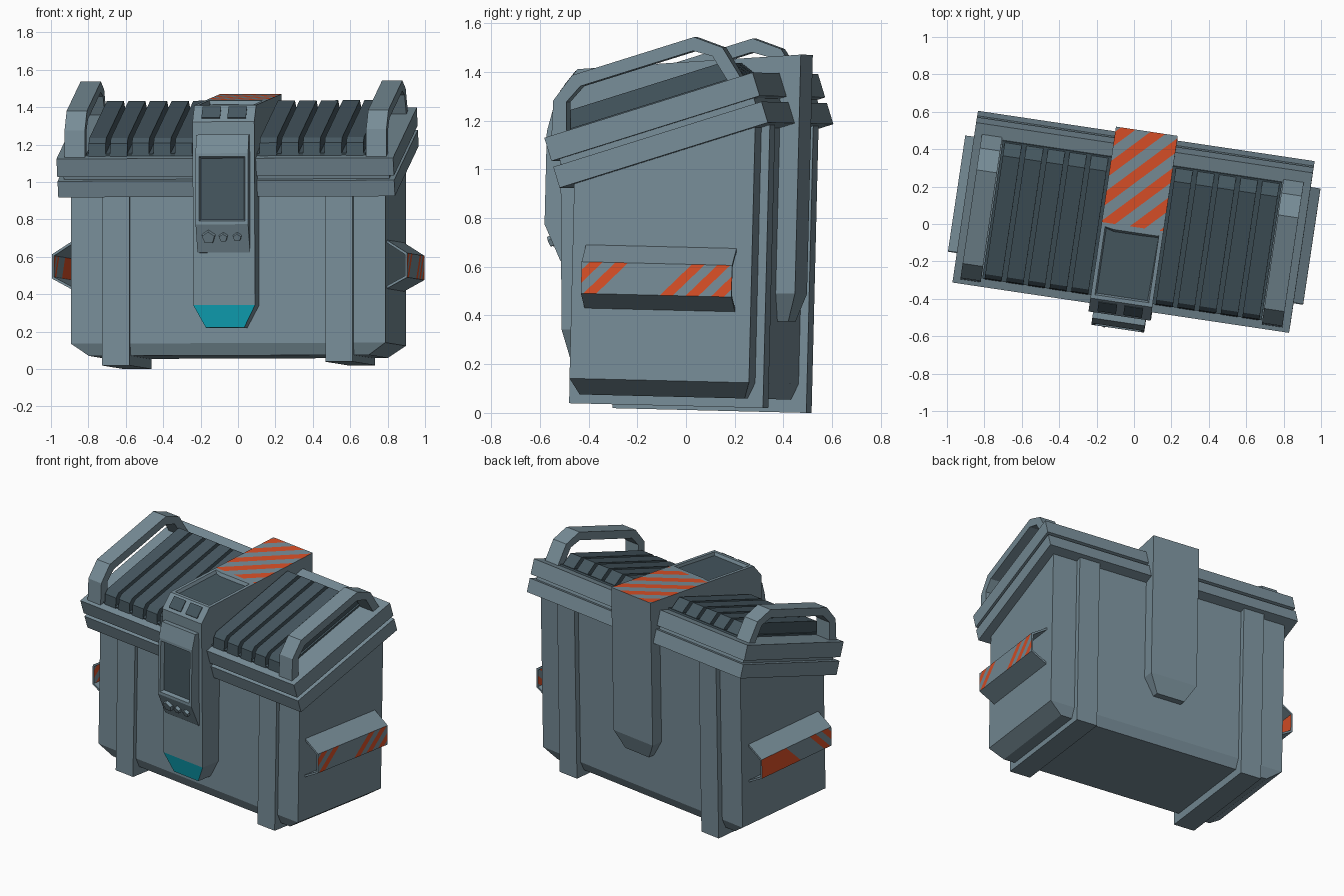
import bpy, bmesh
from math import radians, floor
from mathutils import Matrix, Vector

cube = bpy.data.objects.get("Cube")
if cube:
    bpy.data.objects.remove(cube)


def material(name, rgb):
    m = bpy.data.materials.new(name)
    m.use_nodes = True
    m.diffuse_color = (*rgb, 1)
    m.node_tree.nodes["Principled BSDF"].inputs["Base Color"].default_value = (*rgb, 1)
    return m


STEEL = material("steel_blue", (.185, .265, .31))
SLATE = material("dark_slate", (.06, .095, .115))
ORANGE = material("warning_orange", (.7, .08, .02))
TEAL = material("teal", (.005, .4, .51))

# Slightly turned stance of the whole crate, and the sloping lid plane
STANCE = Matrix.Rotation(radians(-1.4), 4, 'X') @ Matrix.Rotation(radians(-8.5), 4, 'Z')
LID = STANCE @ Matrix.Translation((0, -.48, 1.115)) @ Matrix.Rotation(radians(18.6), 4, 'X')


def prism(profile, a, b, axis='X', taper=None):
    """Extrude a 2D profile from a to b; taper = (height limit, width scale)."""
    bm = bmesh.new()
    rings = []
    for t in (a, b):
        ring = []
        for p, h in profile:
            k = t * taper[1] if taper and h < taper[0] else t
            ring.append(bm.verts.new((k, p, h) if axis == 'X' else (p, k, h)))
        rings.append(ring)
    n = len(profile)
    for ring in rings:
        bm.faces.new(ring)
    for i in range(n):
        j = (i + 1) % n
        bm.faces.new((rings[0][i], rings[0][j], rings[1][j], rings[1][i]))
    bmesh.ops.recalc_face_normals(bm, faces=bm.faces)
    return bm


def finish(name, bm, mats=(STEEL,), frame=STANCE):
    me = bpy.data.meshes.new(name)
    bm.to_mesh(me)
    bm.free()
    for m in mats:
        me.materials.append(m)
    me.transform(frame)
    ob = bpy.data.objects.new(name, me)
    bpy.context.collection.objects.link(ob)
    return ob


def rect(p0, p1, h0, h1):
    return [(p0, h0), (p1, h0), (p1, h1), (p0, h1)]


def inset_panel(bm, pick, width, depth, index):
    """Sink a framed panel into the picked face."""
    bm.normal_update()
    faces = [f for f in bm.faces if pick(f)]
    bmesh.ops.inset_region(bm, faces=faces, thickness=width)
    bmesh.ops.inset_region(bm, faces=faces, thickness=.012, depth=-depth)
    for f in faces:
        f.material_index = index


def stripes(bm, pick, direction, start, step, count, rule):
    """Cut the picked faces into diagonal bands and colour them."""
    d = Vector(direction)
    for i in range(count):
        bm.normal_update()
        faces = [f for f in bm.faces if pick(f)]
        geom = set(faces)
        for f in faces:
            geom.update(f.edges)
            geom.update(f.verts)
        bmesh.ops.bisect_plane(bm, geom=list(geom), dist=1e-5,
                               plane_co=d * ((start + i * step) / d.length_squared),
                               plane_no=d)
    bm.normal_update()
    for f in bm.faces:
        if pick(f):
            c = f.calc_center_median()
            if rule(c, floor((c.dot(d) - start) / step)):
                f.material_index = 1


# Body with chamfered base
finish("body", prism([(-.36, .13), (.385, .13), (.385, 1.22), (-.36, .97)], -.85, .85))
finish("body_base", prism([(-.36, .13), (-.33, .065), (.355, .065), (.385, .13)],
                          -.85, .85, taper=(.1, .89)))

# Legs wrapping the body
for side, label, low in ((1, "left", .028), (-1, "right", .012)):
    profile = [(-.385, low), (.42, low), (.42, 1.22), (-.385, .95)]
    finish(label + "_leg", prism(profile, side * .53, side * .677))

# Lid: two lips around a core
finish("lid_lower_lip", prism(rect(0, .905, -.215, -.125), -.91, .91), frame=LID)
finish("lid_core", prism(rect(.03, .875, -.2, -.03), -.88, .88), frame=LID)
finish("lid_upper_lip", prism(rect(0, .905, -.1, 0), -.91, .91), frame=LID)

# Slats and handles on each half of the lid
SLAT = [(.045, 0), (.07, .065), (.1, .085), (.77, .085), (.83, 0)]
HANDLE = [(.025, 0), (.075, .137), (.18, .213), (.71, .213), (.81, .137), (.845, 0),
          (.79, 0), (.76, .115), (.69, .16), (.2, .16), (.125, .115), (.09, 0)]
for side, label in ((1, "left"), (-1, "right")):
    finish(label + "_slat_tray", prism(rect(.05, .83, -.02, .012), side * .16, side * .755),
           (SLATE,), LID)
    for i in range(5):
        u = .17 + .117 * (i + .5)
        finish(f"{label}_slat_{i + 1}", prism(SLAT, side * (u - .046), side * (u + .046)),
               (SLATE,), LID)
    finish(label + "_handle", prism(HANDLE, side * .76, side * .87), frame=LID)

# Central band over front, top and back
W = .167
band = prism([(-.5, .33), (-.53, 1.31), (-.46, 1.4), (-.05, 1.437), (.465, 1.482),
              (.465, .5), (.36, .5), (.36, 1.2), (-.34, .97), (-.34, .33)], -W, W)


def on_top(f):
    return f.normal.z > .9 and f.calc_center_median().z > 1.38


stripes(band, lambda f: on_top(f) and f.calc_center_median().y > -.05,
        (-1, 1, 0), .205 - .08 * 6, .08, 14,
        lambda c, i: i % 2 == 0)
inset_panel(band, lambda f: on_top(f) and f.calc_center_median().y < -.06, .03, .02, 2)
finish("central_band", band, (STEEL, ORANGE, SLATE))

# Tapered ends of the band
tip = prism([(-.5, .33), (-.47, .21), (-.34, .21), (-.34, .33)], -W, W, taper=(.25, .62))
for f in tip.faces:
    f.material_index = int(f.normal.y < -.6)
finish("front_band_tip", tip, (STEEL, TEAL))
finish("back_band_tip", prism([(.465, .5), (.43, .385), (.36, .385), (.36, .5)],
                              -W, W, taper=(.45, .6)))

# Slots on the sloping shoulder of the band
for u in (-.07, .07):
    finish("shoulder_slot", prism([(-.519, 1.328), (-.472, 1.389), (-.475, 1.393), (-.522, 1.332)],
                                  u - .05, u + .05), (SLATE,))

# Control housing with sunken screen
housing = prism([(-.49, .61), (-.515, .61), (-.585, .76), (-.585, 1.14), (-.56, 1.24),
                 (-.49, 1.24)], -.142, .142)
inset_panel(housing, lambda f: f.normal.y < -.99, .025, .025, 1)
finish("control_housing", housing, (STEEL, SLATE))

# Five-sided buttons on the housing's lower slope
normal = Vector((0, -.906, -.423))
for i, (u, r) in enumerate(((-.075, .042), (.005, .027), (.08, .027))):
    bm = bmesh.new()
    bmesh.ops.create_cone(bm, cap_ends=True, segments=5, radius1=r, radius2=r * .85, depth=.04)
    place = Matrix.Translation((u, -.555, .695)) @ normal.to_track_quat('Z', 'Y').to_matrix().to_4x4()
    finish(f"button_{i + 1}", bm, frame=STANCE @ place)

# Hollow end bumpers with warning stripes
for side, label in ((1, "left"), (-1, "right")):
    profile = [(.85, .42), (.96, .48), (.96, .61), (.85, .68),
               (.85, .665), (.948, .602), (.948, .488), (.85, .435)]
    bumper = prism([(side * u, w) for u, w in profile], -.305, .32, axis='Y')

    def painted(c, i, s=side):
        if s < 0 and c.y > .05:
            return True
        return i % 2 == 0 and not -.16 < c.y < .03

    stripes(bumper, lambda f: abs(f.normal.x) > .9 and abs(f.calc_center_median().x) > .9,
            (0, 1, -1), -.775 - .053 * 4, .053, 18,
            painted)
    finish(label + "_bumper", bumper, (STEEL, ORANGE))
